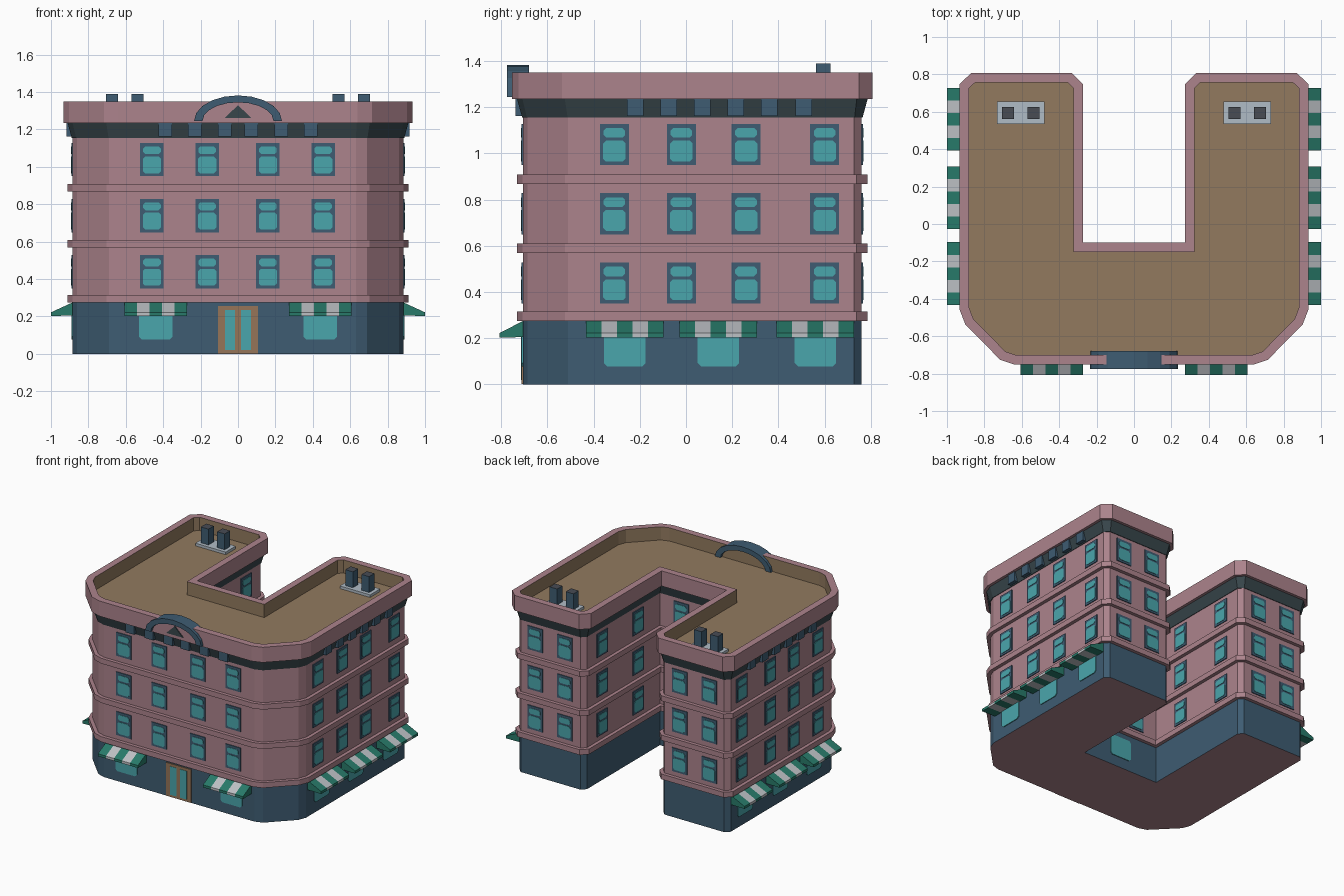
import bpy, bmesh, math
from mathutils import Matrix, Vector

if "Cube" in bpy.data.objects:
    bpy.data.objects.remove(bpy.data.objects["Cube"])

# ---------- colours ----------
def lin(c):
    c /= 255
    return c / 12.92 if c <= 0.04045 else ((c + 0.055) / 1.055) ** 2.4

MATS = {}
for name, rgb in {
    "pink_plaster": (172, 131, 140), "slate_blue": (62, 92, 114),
    "teal_glass": (74, 166, 172), "awning_green": (40, 122, 106),
    "awning_white": (190, 193, 197), "roof_tan": (146, 122, 95),
    "charcoal": (56, 70, 75), "door_wood": (150, 117, 88),
    "pale_grey": (176, 188, 198), "dark_grey": (72, 76, 84),
}.items():
    m = bpy.data.materials.new(name)
    m.diffuse_color = (*[lin(c) for c in rgb], 1)
    m.use_nodes = True
    m.node_tree.nodes["Principled BSDF"].inputs["Base Color"].default_value = m.diffuse_color
    MATS[name] = m

# ---------- parts: faces gathered under one name become one object ----------
PARTS = {}

def part(name):
    return PARTS.setdefault(name, (bmesh.new(), []))

def slot(name, mat):
    mats = part(name)[1]
    if mat not in mats:
        mats.append(mat)
    return mats.index(mat)

def prism(name, ring, vec, mat, mtx=Matrix(), cap_mat=None):
    """Extrude a ring of 3D points along vec."""
    bm = part(name)[0]
    a = [bm.verts.new(mtx @ Vector(p)) for p in ring]
    b = [bm.verts.new(mtx @ (Vector(p) + Vector(vec))) for p in ring]
    faces = [bm.faces.new(a), bm.faces.new(b)]
    for i in range(len(a)):
        j = (i + 1) % len(a)
        faces.append(bm.faces.new((a[i], a[j], b[j], b[i])))
    for f in faces:
        f.material_index = slot(name, mat)
    if cap_mat:
        faces[1].material_index = slot(name, cap_mat)
    bmesh.ops.recalc_face_normals(bm, faces=faces)

def box(name, x0, x1, y0, y1, z0, z1, mat, mtx=Matrix(), top=None):
    prism(name, [(x0, y0, z0), (x1, y0, z0), (x1, y1, z0), (x0, y1, z0)],
          (0, 0, z1 - z0), mat, mtx, top)

def pane(name, x, z0, z1, w, depth, mat, mtx, c=0.0):
    """Thin plate on a facade, with corners cut by c."""
    h = w / 2
    if c:
        pts = [(x-h+c, z0), (x+h-c, z0), (x+h, z0+c), (x+h, z1-c),
               (x+h-c, z1), (x-h+c, z1), (x-h, z1-c), (x-h, z0+c)]
    else:
        pts = [(x-h, z0), (x+h, z0), (x+h, z1), (x-h, z1)]
    prism(name, [(px, 0.0, pz) for px, pz in pts], (0, -depth, 0), mat, mtx)

# ---------- U-shaped footprint (right half, mirrored) ----------
half = [(0.63, -0.705), (0.69, -0.685), (0.862, -0.51), (0.885, -0.45),
        (0.885, 0.728), (0.852, 0.76), (0.352, 0.76), (0.32, 0.728), (0.32, -0.145)]
OUTLINE = [Vector(p) for p in half] + [Vector((-x, y)) for x, y in reversed(half)]

def offset(d):
    out, n = [], len(OUTLINE)
    for i, p in enumerate(OUTLINE):
        e1 = (p - OUTLINE[i - 1]).normalized()
        e2 = (OUTLINE[(i + 1) % n] - p).normalized()
        n1, n2 = Vector((e1.y, -e1.x)), Vector((e2.y, -e2.x))
        out.append(p + (n1 + n2) * d / (1 + n1.dot(n2)))
    return out

def loft(name, rows, mats, bottom=None, top=None):
    """Sweep a profile of (offset, z) rows round the footprint."""
    bm = part(name)[0]
    rings = [[bm.verts.new((p.x, p.y, z)) for p in offset(d)] for d, z in rows]
    n = len(OUTLINE)
    for k, mat in enumerate(mats):
        for i in range(n):
            j = (i + 1) % n
            f = bm.faces.new((rings[k][i], rings[k][j], rings[k+1][j], rings[k+1][i]))
            f.material_index = slot(name, mat)
    if bottom:
        bm.faces.new(rings[0][::-1]).material_index = slot(name, bottom)
    if top:
        bm.faces.new(rings[-1]).material_index = slot(name, top)

loft("ground_floor", [(0, 0), (0, 0.28)], ["slate_blue"], bottom="pink_plaster")
loft("upper_walls", [(0, 0.28), (0, 1.155)], ["pink_plaster"])
for z in (0.275, 0.57, 0.868):
    loft("floor_bands", [(0, z), (0.026, z), (0.026, z + 0.04), (0, z + 0.04)],
         ["pink_plaster"] * 3)
loft("cornice", [(0, 1.155), (0.004, 1.155), (0.026, 1.235)], ["charcoal"] * 2)
loft("parapet_and_roof",
     [(0.026, 1.235), (0.047, 1.235), (0.047, 1.35), (-0.004, 1.35), (-0.004, 1.25)],
     ["pink_plaster"] * 3 + ["roof_tan"], top="roof_tan")

# ---------- facades: local x runs along the wall, local -y points outward ----------
def facade(x, y, deg):
    return Matrix.Translation((x, y, 0)) @ Matrix.Rotation(math.radians(deg), 4, 'Z')

FRONT = facade(0, -0.705, 0)
RIGHT, LEFT = facade(0.885, 0, 90), facade(-0.885, 0, -90)
BACK = facade(0, 0.76, 180)
YARD_R, YARD_L = facade(0.32, 0, -90), facade(-0.32, 0, 90)
YARD_B = facade(0, -0.145, 180)

side = (-0.31, -0.02, 0.26, 0.60)
yard = (0.12, 0.55)
neg = lambda vals: [-v for v in vals]

# upper windows
for mtx, xs in ((FRONT, (-0.46, -0.165, 0.16, 0.455)), (RIGHT, side), (LEFT, neg(side)),
                (BACK, (-0.73, -0.48, 0.48, 0.73)), (YARD_R, neg(yard)),
                (YARD_L, yard), (YARD_B, (-0.14, 0.14))):
    for z in (0.35, 0.65, 0.95):
        for x in xs:
            pane("window_frames", x, z, z + 0.178, 0.126, 0.006, "slate_blue", mtx)
            pane("window_panes", x, z + 0.015, z + 0.105, 0.098, 0.009, "teal_glass", mtx, 0.012)
            pane("window_panes", x, z + 0.118, z + 0.16, 0.094, 0.009, "teal_glass", mtx, 0.012)

# shop windows and striped awnings
def awning(x, w, reach, mtx):
    s = w / 5
    for i in range(5):
        x0 = x - w / 2 + i * s
        ring = [(x0, 0, 0.275), (x0, -reach, 0.222), (x0, -reach, 0.203), (x0, 0, 0.205)]
        prism("awnings", ring, (s, 0, 0), ("awning_green", "awning_white")[i % 2], mtx)

shops = (-0.265, 0.14, 0.56)
for mtx, xs, reach in ((FRONT, (-0.44, 0.44), 0.103), (RIGHT, shops, 0.115),
                       (LEFT, neg(shops), 0.115), (YARD_B, (0,), 0)):
    for x in xs:
        pane("shop_windows", x, 0.078, 0.235, 0.18, 0.006, "teal_glass", mtx, 0.015)
        if reach:
            awning(x, 0.335, reach, mtx)

# cornice brackets
ends = [-0.22, -0.075, 0.07, 0.215, 0.36, 0.51]
for mtx, xs in ((FRONT, (-0.39, -0.23, -0.07, 0.07, 0.23, 0.39)),
                (RIGHT, ends), (LEFT, neg(ends))):
    for x in xs:
        box("cornice_brackets", x - 0.036, x + 0.036, -0.032, 0, 1.163, 1.236, "slate_blue", mtx)

# front door
pane("door_frame", 0, 0.003, 0.255, 0.212, 0.007, "door_wood", FRONT)
for s in (-1, 1):
    pane("door_glass", s * 0.043, 0.02, 0.235, 0.055, 0.0095, "teal_glass", FRONT)

# roof arch with triangle panel
def arc(rx, rz):
    return [(rx * math.cos(math.pi * i / 10), -0.775, 1.245 + rz * math.sin(math.pi * i / 10))
            for i in range(11)]

outer, inner = arc(0.235, 0.137), arc(0.19, 0.1)
for i in range(10):
    prism("roof_arch", [outer[i], outer[i + 1], inner[i + 1], inner[i]],
          (0, 0.095, 0), "slate_blue")
prism("arch_triangle", [(-0.07, -0.751, 1.262), (0.07, -0.751, 1.262), (0, -0.751, 1.33)],
      (0, -0.008, 0), "charcoal")

# rooftop vents on pads
for s in (-1, 1):
    x = s * 0.605
    box("vent_pads", x - 0.127, x + 0.127, 0.535, 0.655, 1.25, 1.27, "pale_grey")
    for dx in (-0.068, 0.068):
        box("roof_vents", x + dx - 0.032, x + dx + 0.032, 0.562, 0.626, 1.27, 1.39,
            "slate_blue", top="dark_grey")

# ---------- turn parts into objects ----------
for name, (bm, mats) in PARTS.items():
    me = bpy.data.meshes.new(name)
    bm.to_mesh(me)
    bm.free()
    for m in mats:
        me.materials.append(MATS[m])
    bpy.context.collection.objects.link(bpy.data.objects.new(name, me))
